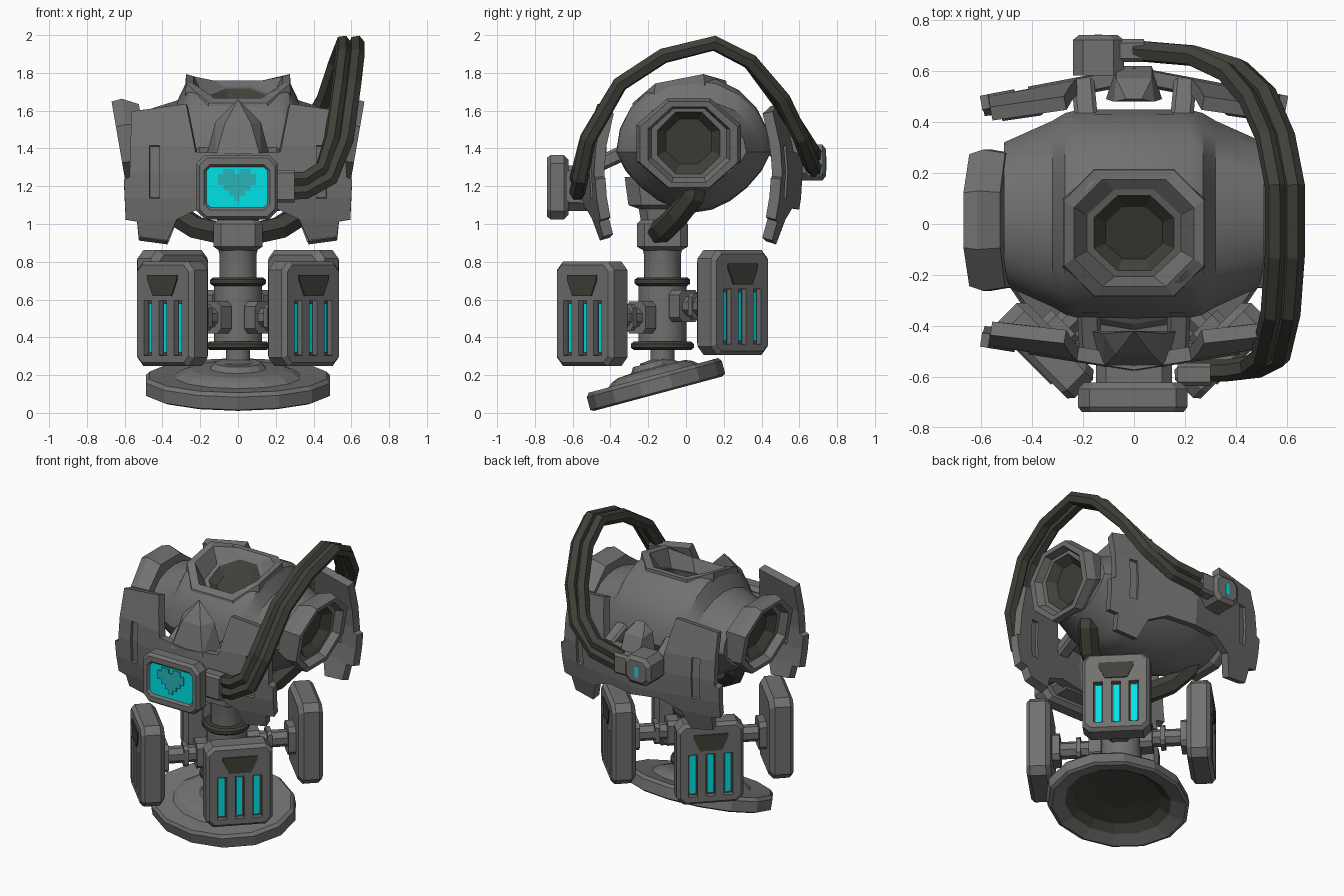
import bpy, bmesh, math
from mathutils import Vector, Matrix

if "Cube" in bpy.data.objects:
    bpy.data.objects.remove(bpy.data.objects["Cube"])


def material(name, col):
    m = bpy.data.materials.new(name)
    m.diffuse_color = (*col, 1)
    m.use_nodes = True
    m.node_tree.nodes["Principled BSDF"].inputs["Base Color"].default_value = m.diffuse_color
    return m


MATS = [material("body_grey", (0.165, 0.165, 0.163)), material("dark_rubber", (0.052, 0.052, 0.042)),
        material("cyan_glow", (0.0, 0.84, 0.88)), material("teal_pixel", (0.02, 0.46, 0.48)),
        material("slot_grey", (0.07, 0.07, 0.068))]
GREY, DARK, CYAN, TEAL, SLOT = range(5)


def finish(name, bm, smooth=None):
    bmesh.ops.recalc_face_normals(bm, faces=bm.faces)
    me = bpy.data.meshes.new(name)
    bm.to_mesh(me)
    bm.free()
    for m in MATS:
        me.materials.append(m)
    ob = bpy.data.objects.new(name, me)
    bpy.context.collection.objects.link(ob)
    if smooth:
        activate(ob)
        bpy.ops.object.shade_smooth_by_angle(angle=math.radians(smooth))
    return ob


def activate(ob):
    bpy.ops.object.select_all(action='DESELECT')
    ob.select_set(True)
    bpy.context.view_layer.objects.active = ob


def facing(loc, out):
    """Frame with local z pointing along out and local y upward."""
    o = Vector(out).normalized()
    u = Vector((0, 0, 1)).cross(o)
    u = u.normalized() if u.length > 1e-4 else Vector((1, 0, 0))
    m = Matrix((u, o.cross(u), o)).transposed().to_4x4()
    m.translation = loc
    return m


def ring(rx, ry, z, n=8):
    return [Vector((rx * math.cos(a), ry * math.sin(a), z))
            for a in (2 * math.pi * (i + .5) / n for i in range(n))]


def rrect(w, h, c, z):
    w, h = w / 2, h / 2
    return [Vector((x, y, z)) for x, y in ((w, h - c), (w - c, h), (c - w, h), (-w, h - c),
                                           (-w, c - h), (c - w, -h), (w - c, -h), (w, c - h))]


def loft(name, loops, mat=Matrix(), bands=None, caps=(GREY, GREY), colour=GREY, smooth=None, bm=None):
    """Skin a stack of loops; bands maps band index to colour."""
    own = bm is None
    bm = bm or bmesh.new()
    if colour:
        caps = (colour, colour)
    vs = [[bm.verts.new(mat @ p) for p in lp] for lp in loops]
    n = len(vs[0])
    for k in range(len(vs) - 1):
        for i in range(n):
            f = bm.faces.new((vs[k][i], vs[k][(i + 1) % n], vs[k + 1][(i + 1) % n], vs[k + 1][i]))
            f.material_index = (bands or {}).get(k, colour)
    bm.faces.new(vs[0][::-1]).material_index = caps[0]
    bm.faces.new(vs[-1]).material_index = caps[1]
    return finish(name, bm, smooth) if own else None


def beam(name, p, q, w, h, colour=GREY):
    p, q = Vector(p), Vector(q)
    return loft(name, [rrect(w, h, .015, 0), rrect(w, h, .015, (q - p).length)], facing(p, q - p), colour=colour)


def hull(name, pts):
    bm = bmesh.new()
    for p in pts:
        bm.verts.new(p)
    bmesh.ops.convex_hull(bm, input=bm.verts)
    return finish(name, bm)


def tube(name, pts, r):
    cu = bpy.data.curves.new(name, 'CURVE')
    cu.dimensions = '3D'
    cu.bevel_depth, cu.bevel_resolution, cu.use_fill_caps = r, 1, True
    sp = cu.splines.new('POLY')
    sp.points.add(len(pts) - 1)
    for s, p in zip(sp.points, pts):
        s.co = (*p, 1)
    cu.materials.append(MATS[DARK])
    ob = bpy.data.objects.new(name, cu)
    bpy.context.collection.objects.link(ob)
    activate(ob)
    bpy.ops.object.convert(target='MESH')
    bpy.ops.object.shade_flat()


# Barrel torso: section loop with a domed top and narrower belly
def section(x, ry, top, low, cy=.04, cz=1.38):
    pts = []
    for i in range(20):
        c, s = math.cos(math.tau * i / 20), math.sin(math.tau * i / 20)
        pts.append(Vector((x, cy + ry * c * (1 + .25 * min(s, 0)), cz + s * (top if s > 0 else low))))
    return pts


half = [(.22, .408, .405, .31), (.27, .395, .38, .3), (.32, .365, .275, .28), (.51, .28, .215, .18)]
torso = loft("torso", [section(-x, *r) for x, *r in half[::-1]] + [section(0, .41, .405, .32)]
             + [section(x, *r) for x, *r in half], smooth=28)

# Neck socket whose rim follows the dome, sunk into an opening in the torso
neck = Matrix.Translation((0, -.035, 0))
cutter = loft("neck_cutter", [rrect(.5, .45, .12, 1.45), rrect(.5, .45, .12, 2)], neck)
cutter.hide_render = True
mod = torso.modifiers.new("neck_opening", 'BOOLEAN')
mod.object, mod.solver = cutter, 'EXACT'
activate(torso)
bpy.ops.object.modifier_apply(modifier=mod.name)
bpy.data.objects.remove(cutter)


def on_dome(loop, drop):
    return [Vector((p.x, p.y, 1.38 + math.sqrt(.412 ** 2 - (p.y - .075) ** 2) - drop)) for p in loop]


def tilted(loop, drop):
    return [Vector((p.x, p.y, 1.655 + .42 * p.y - drop)) for p in loop]


loft("neck_socket", [rrect(.52, .47, .12, 1.42), on_dome(rrect(.56, .51, .12, 0), .06), on_dome(rrect(.55, .495, .12, 0), -.005),
                     on_dome(rrect(.47, .42, .11, 0), .01), tilted(ring(.2, .185, 0), 0),
                     tilted(ring(.17, .16, 0), 0), tilted(ring(.12, .11, 0), .04)],
     neck, {5: DARK}, (GREY, DARK))

# Shoulder sockets, belly hoses and plate struts
for s in (-1, 1):
    loft("shoulder_socket", [ring(.285, .21, -.14), ring(.3, .257, -.055), ring(.28, .25, 0), ring(.235, .22, 0),
                             ring(.215, .2, -.05), ring(.18, .18, -.05), ring(.13, .13, -.1)],
         facing((s * .63, .015, 1.42), (s * .985, 0, -.17)), {5: DARK}, (GREY, DARK))
    tube("belly_hose", [(s * .08, -.15, .95), (s * .22, -.11, .98), (s * .33, -.04, 1.05),
                        (s * .41, .04, 1.15), (s * .43, .07, 1.27)], .065)
    beam("back_strut", (s * .18, .34, 1.46), (s * .2, .55, 1.35), .09, .08)
    beam("front_strut", (s * .18, -.28, 1.4), (s * .17, -.5, 1.3), .09, .08)


# Curved chest and back plates with recessed slots in the wings
def armour(name, side, base, slope, tip):
    outline = [(0, 1.08), (0, 1.37), (.22, 1.38), (.27, 1.63), (.56, 1.59), (.57, 1.25), (.6, 1.24),
               (.59, 1.03), (.53, 1.02), (.52, tip + .02), (.37, tip), (.32, 1.03), (.19, 1.09)]
    for part, thick in (("", .055), ("_slot_floor", .02)):
        bm = bmesh.new()
        bm.faces.new([bm.verts.new((x, 0, z)) for x, z in outline])
        cuts = [((x, 0, 0), (1, 0, 0)) for x in (.25, .41, .465)]
        cuts += [((0, 0, z), (0, 0, 1)) for z in (1.03, 1.14, 1.28, 1.41)]
        for co, no in cuts:
            bmesh.ops.bisect_plane(bm, geom=bm.verts[:] + bm.edges[:] + bm.faces[:], plane_co=co, plane_no=no)
        drop = []
        for f in bm.faces:
            c = f.calc_center_median()
            if (.41 < c.x < .465 and 1.14 < c.z < 1.41) == (part == ""):
                drop.append(f)
        bmesh.ops.delete(bm, geom=drop, context='FACES')
        for v in bm.verts:
            v.co.y = side * (base - slope * v.co.x - .5 * (v.co.z - 1.27) ** 2)
        ob = finish(name + part, bm)
        ob.modifiers.new("mirror", 'MIRROR')
        so = ob.modifiers.new("thickness", 'SOLIDIFY')
        so.thickness, so.offset = thick, 0


armour("chest_plate", -1, .55, .16, .92)
armour("back_plate", 1, .59, .19, .9)
hull("chest_ridge", [(x * s, y, z) for s in (-1, 1) for x, y, z in
                     ((.17, -.42, 1.35), (.12, -.56, 1.35), (.12, -.43, 1.54), (.07, -.51, 1.53), (0, -.42, 1.66))])
hull("back_ridge", [(x * s, y, z) for s in (-1, 1) for x, y, z in
                    ((.11, .49, 1.35), (.07, .62, 1.35), (.07, .57, 1.47), (.08, .48, 1.49), (.03, .49, 1.54))])

# Screen with its mount, side plug and pixel heart
front = (0, -1, 0)
loft("screen_mount", [rrect(.3, .24, .04, 0), rrect(.3, .24, .04, .12)], facing((0, -.52, 1.19), front))
loft("screen_housing", [rrect(.38, .29, .04, -.06), rrect(.43, .34, .045, -.035), rrect(.43, .34, .045, .035),
                        rrect(.40, .31, .04, .055), rrect(.35, .24, .03, .055), rrect(.325, .215, .022, .04)],
     facing((-.005, -.682, 1.195), front), {}, (GREY, CYAN))
beam("screen_plug", (.17, -.59, 1.2), (.3, -.59, 1.2), .09, .17)
bm = bmesh.new()
cell = .0285
for row, (a, b) in enumerate([(1, 2), (4, 5), (0, 6), (0, 6), (1, 5), (2, 4), (3, 3)]):
    z = 1.278 - cell * max(row - 1, 0)
    w = (b - a + 1) * cell
    at = facing(((a + b - 6) / 2 * cell - .005, -.7215, z), front)
    loft("", [rrect(w, cell, .001, 0), rrect(w, cell, .001, .008)], at, colour=TEAL, bm=bm)
finish("pixel_heart", bm)

# Pair of cables arching over the shoulder: centre then offset direction
path = [(.22, -.575, 1.2, 0, 0, -1), (.36, -.575, 1.205, 0, 0, -1), (.47, -.56, 1.27, .6, 0, -.8),
        (.535, -.52, 1.45, 1, 0, -.2), (.575, -.35, 1.74, 1, 0, 0), (.592, -.12, 1.89, 1, 0, 0),
        (.592, .15, 1.957, 1, 0, 0), (.555, .34, 1.86, 1, 0, 0), (.485, .5, 1.66, .9, .3, 0),
        (.39, .6, 1.48, .7, .2, -.6), (.23, .66, 1.36, .2, 0, -1), (0, .68, 1.325, 0, 0, -1)]
for k in (-1, 1):
    tube("shoulder_cable", [Vector(p[:3]) + Vector(p[3:]) * .036 * k for p in path], .043)

# Rear cable connector with a small light
rear = (0, 1, 0)
loft("rear_connector", [rrect(.2, .19, .04, -.1), rrect(.2, .19, .04, .04), rrect(.15, .14, .03, .06)],
     facing((-.14, .682, 1.325), rear))
beam("rear_plug", (-.06, .68, 1.325), (.04, .68, 1.325), .09, .14)
loft("rear_light", [rrect(.028, .075, .004, 0), rrect(.028, .075, .004, .004)],
     facing((-.14, .74, 1.32), rear), colour=CYAN)

# Waist and central column
CY = -.125
axis = Matrix.Translation((0, CY, 0))
loft("waist", [rrect(.2, .2, .03, .86), rrect(.26, .27, .04, .88), rrect(.26, .27, .04, 1.0), rrect(.22, .23, .04, 1.02),
               rrect(.24, .25, .04, 1.08), rrect(.36, .36, .07, 1.1), rrect(.38, .4, .07, 1.25)], axis)
loft("column", [ring(r, r, z, 16) for r, z in ((.12, .24), (.12, .26), (.065, .28), (.065, .35), (.13, .36), (.13, .68),
                                              (.1, .69), (.1, .84), (.11, .88))], axis, smooth=30)
for r, z in ((.17, .355), (.15, .695)):
    loft("column_band", [ring(r - .015, r - .015, z - .022, 16), ring(r, r, z - .01, 16), ring(r, r, z + .01, 16),
                         ring(r - .015, r - .015, z + .022, 16)], axis, colour=DARK, smooth=30)

# Four diagonal pods with vents and light strips sunk between face bars
for sx in (-1, 1):
    for sy, zc in ((-1, .525), (1, .585)):
        out = Vector((sx, sy, 0)).normalized()
        hub = Vector((0, CY, zc - .02))
        pod = facing((sx * .35, CY + sy * .375, zc), out)
        loft("pod", [rrect(.37, .5, .04, -.085), rrect(.425, .555, .045, -.055), rrect(.425, .555, .045, .045),
                     rrect(.385, .515, .035, .068), rrect(.345, .475, .02, .068), rrect(.345, .475, .02, .035)],
             pod, {}, (GREY, SLOT))
        bm = bmesh.new()
        bars = [(-.174, .174, .07, .239), (-.174, .174, -.239, -.22)]
        bars += [(u0, u1, -.22, .07) for u0, u1 in ((-.174, -.141), (-.083, -.029), (.029, .083), (.141, .174))]
        for u0, u1, v0, v1 in bars:
            at = pod @ Matrix.Translation(((u0 + u1) / 2, (v0 + v1) / 2, 0))
            loft("", [rrect(u1 - u0, v1 - v0, .001, .03), rrect(u1 - u0, v1 - v0, .001, .068)], at, bm=bm)
        finish("pod_face", bm)
        loft("pod_arm", [ring(.055, .055, .08), ring(.055, .055, .44)], facing(hub, out))
        for a, b, w in ((.12, .2, .17), (.25, .28, .14), (.38, .44, .19)):
            loft("pod_arm_flange", [rrect(w * .85, w, w * .15, a), rrect(w * .85, w, w * .15, b)], facing(hub, out))
        vent = [Vector(p) for p in ((.11, .205, .066), (-.11, .205, .066), (-.11, .18, .066),
                                    (-.07, .095, .066), (.07, .095, .066), (.11, .18, .066))]
        loft("pod_vent", [vent, [p + Vector((0, 0, .009)) for p in vent]], pod, colour=DARK)
        for u in (-.112, 0, .112):
            loft("pod_light", [rrect(.036, .26, .003, .034), rrect(.036, .26, .003, .043)],
                 pod @ Matrix.Translation((u, -.075, 0)), colour=CYAN)

# Tilted oval foot, hollow underneath
foot = Matrix.Translation((0, -.16, .15)) @ Matrix.Rotation(math.radians(15), 4, 'X')
loft("foot", [ring(.5 * r, .37 * r, z, 14) for r, z in ((.3, .035), (.62, .02), (.75, -.02), (.95, -.05), (1, -.04), (1, .03),
                                                        (.96, .05), (.68, .045), (.6, .07), (.5, .085), (.3, .09), (.25, .12))],
     foot, {0: DARK, 1: DARK}, (DARK, GREY))
